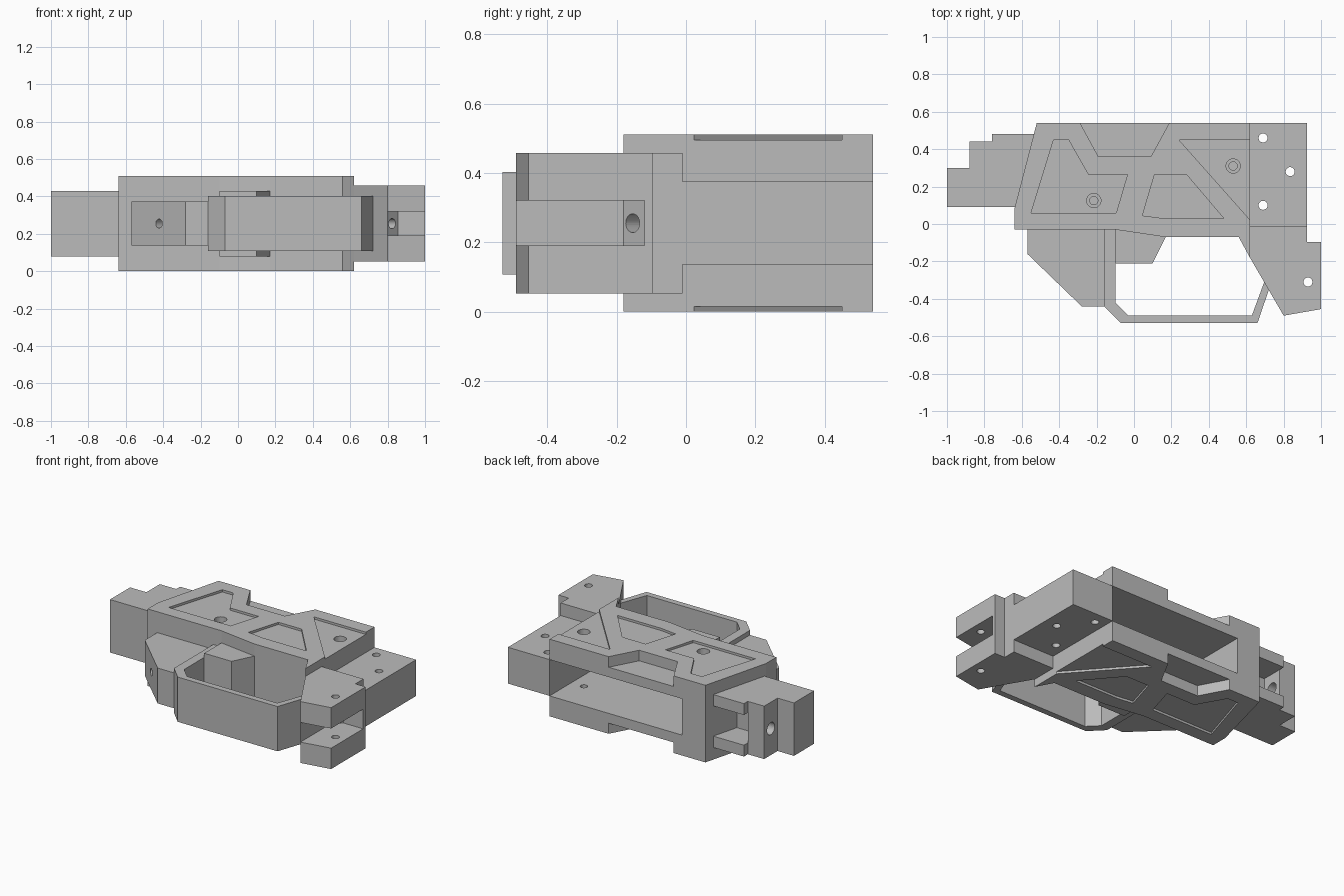
import bpy
import bmesh
from mathutils import Vector

cube = bpy.data.objects.get("Cube")
if cube:
    bpy.data.objects.remove(cube, do_unlink=True)

H = 0.51   # full thickness; every part is symmetric about H / 2

grey = bpy.data.materials.new("matte grey")
grey.use_nodes = True
grey.diffuse_color = (0.5, 0.5, 0.5, 1)
grey.node_tree.nodes["Principled BSDF"].inputs["Base Color"].default_value = (0.5, 0.5, 0.5, 1)


def make(name, bm):
    bmesh.ops.recalc_face_normals(bm, faces=bm.faces)
    mesh = bpy.data.meshes.new(name)
    bm.to_mesh(mesh)
    bm.free()
    mesh.materials.append(grey)
    obj = bpy.data.objects.new(name, mesh)
    bpy.context.collection.objects.link(obj)
    return obj


def prism(name, outline, z0, z1=None):
    """Extrude an xy outline; without z1 it is centred in the thickness."""
    z1 = H - z0 if z1 is None else z1
    bm = bmesh.new()
    face = bm.faces.new([bm.verts.new((x, y, z0)) for x, y in outline])
    up = bmesh.ops.extrude_face_region(bm, geom=[face])["geom"]
    bmesh.ops.translate(bm, vec=(0, 0, z1 - z0),
                        verts=[v for v in up if isinstance(v, bmesh.types.BMVert)])
    return make(name, bm)


def rod(name, start, end, radius):
    a, b = Vector(start), Vector(end)
    bm = bmesh.new()
    bmesh.ops.create_cone(bm, cap_ends=True, segments=32, radius1=radius,
                          radius2=radius, depth=(b - a).length)
    turn = (b - a).to_track_quat("Z", "Y").to_matrix()
    bmesh.ops.rotate(bm, verts=bm.verts, matrix=turn)
    bmesh.ops.translate(bm, verts=bm.verts, vec=(a + b) / 2)
    return make(name, bm)


def cut(target, cutter):
    cutter.hide_render = True
    mod = target.modifiers.new("cut", "BOOLEAN")
    mod.operation = "DIFFERENCE"
    mod.solver = "EXACT"
    mod.object = cutter
    bpy.context.view_layer.objects.active = target
    bpy.ops.object.modifier_apply(modifier=mod.name)
    bpy.data.objects.remove(cutter, do_unlink=True)


def cut_both_sides(target, outline, depth):
    cut(target, prism("cutter", outline, H - depth, H + 0.1))
    cut(target, prism("cutter", outline, -0.1, depth))


def box(x0, x1, y0, y1):
    return [(x0, y0), (x1, y0), (x1, y1), (x0, y1)]


# Main body with a long rear slot
body = prism("main_body", [(-0.64, -0.03), (-0.1, -0.03), (0.17, -0.07), (0.56, -0.07),
                           (0.62, -0.18), (0.62, 0.54), (-0.52, 0.54), (-0.64, 0.08)], 0)
cut(body, prism("cutter", box(-0.35, 0.7, 0, 0.7), 0.135))

# Edge notches and shallow panels on both faces
cut_both_sides(body, [(-0.31, 0.58), (-0.19, 0.36), (0.09, 0.36), (0.21, 0.58)], 0.07)
panels = [
    [(-0.43, 0.45), (-0.35, 0.45), (-0.245, 0.265), (-0.035, 0.265), (-0.095, 0.06), (-0.55, 0.06)],
    [(0.11, 0.265), (0.28, 0.265), (0.48, 0.03), (0.16, 0.03), (0.045, 0.045)],
    [(0.24, 0.45), (0.64, 0.45), (0.64, 0)],
]
for panel in panels:
    cut_both_sides(body, panel, 0.015)

# Counterbored screw holes, blind at the bottom
for x, y in [(0.53, 0.31), (-0.215, 0.125)]:
    cut(body, rod("cutter", (x, y, 0.05), (x, y, 0.6), 0.022))
    cut(body, rod("cutter", (x, y, 0.45), (x, y, 0.6), 0.038))

# Stepped front block with a rear slot and a bore
barrel = prism("front_block", [(-1, 0.09), (-0.5, 0.09), (-0.5, 0.48), (-0.76, 0.48),
                               (-0.76, 0.44), (-0.88, 0.44), (-0.88, 0.3), (-1, 0.3)], 0.08)
cut(barrel, prism("cutter", box(-0.76, -0.4, 0.3, 0.6), 0.155))
cut(barrel, rod("cutter", (-0.95, 0.37, H / 2), (-0.7, 0.37, H / 2), 0.04))

# Angled lower front with a hole in its slanted face
lower = prism("lower_front", [(-0.57, -0.02), (-0.57, -0.16), (-0.28, -0.44),
                              (-0.16, -0.44), (-0.16, -0.02)], 0.138)
cut(lower, rod("cutter", (-0.47, -0.35, H / 2), (-0.33, -0.21, H / 2), 0.024))

# Guard loop and trigger
prism("trigger_guard", [(-0.16, -0.02), (-0.16, -0.44), (-0.07, -0.53), (0.66, -0.53),
                        (0.725, -0.34), (0.70, -0.30), (0.63, -0.49), (-0.03, -0.49),
                        (-0.1, -0.42), (-0.1, -0.02)], 0.107)
prism("trigger", [(-0.1, -0.02), (-0.1, -0.21), (0.1, -0.21), (0.175, -0.06)], 0.08)

# Rear block and forked grip
rear = prism("rear_block", box(0.62, 0.925, -0.01, 0.54), 0.135)
for x, y in [(0.69, 0.46), (0.835, 0.28), (0.69, 0.10)]:
    cut(rear, rod("cutter", (x, y, 0), (x, y, H), 0.024))

grip = prism("grip", [(0.62, -0.18), (0.80, -0.49), (1, -0.455), (1, -0.095),
                      (0.925, -0.095), (0.925, -0.01), (0.62, -0.01)], 0.052)
cut(grip, prism("cutter", [(0.80, -0.6), (1.1, -0.6), (1.1, -0.12), (0.855, -0.12),
                           (0.80, -0.18)], 0.19))
cut(grip, rod("cutter", (0.93, -0.31, 0), (0.93, -0.31, H), 0.024))
cut(grip, rod("cutter", (0.77, -0.1, H / 2), (0.88, -0.21, H / 2), 0.027))
